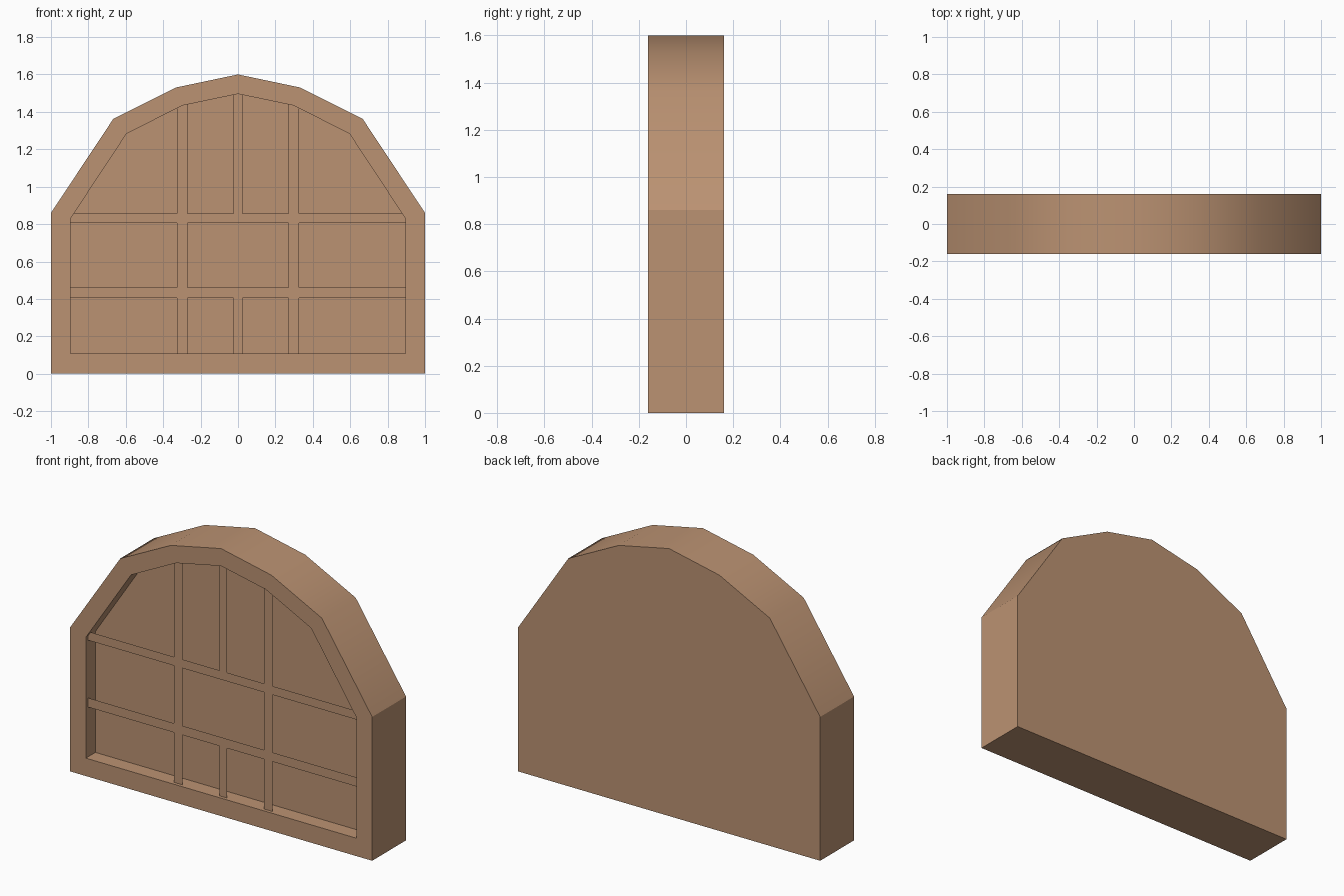
import bpy
import bmesh

cube = bpy.data.objects.get("Cube")
if cube:
    bpy.data.objects.remove(cube, do_unlink=True)

FRONT, BACK = -0.16, 0.16
PANE_Y = FRONT + 0.09
BAR_Y = FRONT + 0.02

wood = bpy.data.materials.new("warm_wood")
wood.use_nodes = True
colour = (0.50, 0.29, 0.17, 1)
wood.diffuse_color = colour
wood.node_tree.nodes["Principled BSDF"].inputs["Base Color"].default_value = colour


def mirrored(half):
    """Close a half outline, given from the left foot up to the apex."""
    return half + [(-x, z) for x, z in reversed(half[:-1])]


def add_object(name, bm):
    mesh = bpy.data.meshes.new(name)
    bm.to_mesh(mesh)
    bm.free()
    mesh.materials.append(wood)
    obj = bpy.data.objects.new(name, mesh)
    bpy.context.collection.objects.link(obj)
    return obj


outer = mirrored([(-1, 0), (-1, 0.86), (-0.667, 1.362), (-0.333, 1.53), (0, 1.6)])
inner_half = [(-0.895, 0.107), (-0.895, 0.83), (-0.596, 1.283), (-0.297, 1.434), (0, 1.496)]
inner = mirrored(inner_half)

# Arched frame with a recessed pane: loops bridged from back to pane
bm = bmesh.new()
loops = [[bm.verts.new((x, y, z)) for x, z in outline]
         for outline, y in ((outer, BACK), (outer, FRONT), (inner, FRONT), (inner, PANE_Y))]
for a, b in zip(loops, loops[1:]):
    for i in range(len(a)):
        j = (i + 1) % len(a)
        bm.faces.new((a[i], a[j], b[j], b[i]))
bm.faces.new(loops[0])
bm.faces.new(loops[-1])
bmesh.ops.recalc_face_normals(bm, faces=bm.faces)
frame = add_object("arched_frame", bm)

bpy.ops.object.select_all(action="DESELECT")
frame.select_set(True)
bpy.context.view_layer.objects.active = frame
bpy.ops.object.shade_smooth_by_angle()


# Glazing bars: one flat lattice whose top follows the arch
def arch_height(x):
    x = -abs(x)
    for (x0, z0), (x1, z1) in zip(inner_half[1:], inner_half[2:]):
        if x <= x1:
            return z0 + (z1 - z0) * (x - x0) / (x1 - x0)


half_cuts = [0.025, 0.27, 0.297, 0.325, 0.895]
xs = [-x for x in reversed(half_cuts)] + [0] + half_cuts
zs = [0.107, 0.405, 0.46, 0.805, 0.857, None]    # None means the arch


def is_bar(x, row):
    side_bar = 0.27 < abs(x) < 0.325
    middle_bar = abs(x) < 0.025 and row != 2
    return row in (1, 3) or side_bar or middle_bar


bm = bmesh.new()
for x0, x1 in zip(xs, xs[1:]):
    for row, (z0, z1) in enumerate(zip(zs, zs[1:])):
        if is_bar((x0 + x1) / 2, row):
            top0, top1 = (z1, z1) if z1 else (arch_height(x0), arch_height(x1))
            corners = ((x0, z0), (x1, z0), (x1, top1), (x0, top0))
            bm.faces.new([bm.verts.new((x, BAR_Y, z)) for x, z in corners])
bmesh.ops.remove_doubles(bm, verts=bm.verts, dist=0.0005)
bmesh.ops.dissolve_limit(bm, angle_limit=0.01, verts=bm.verts, edges=bm.edges)
add_object("glazing_bars", bm)
